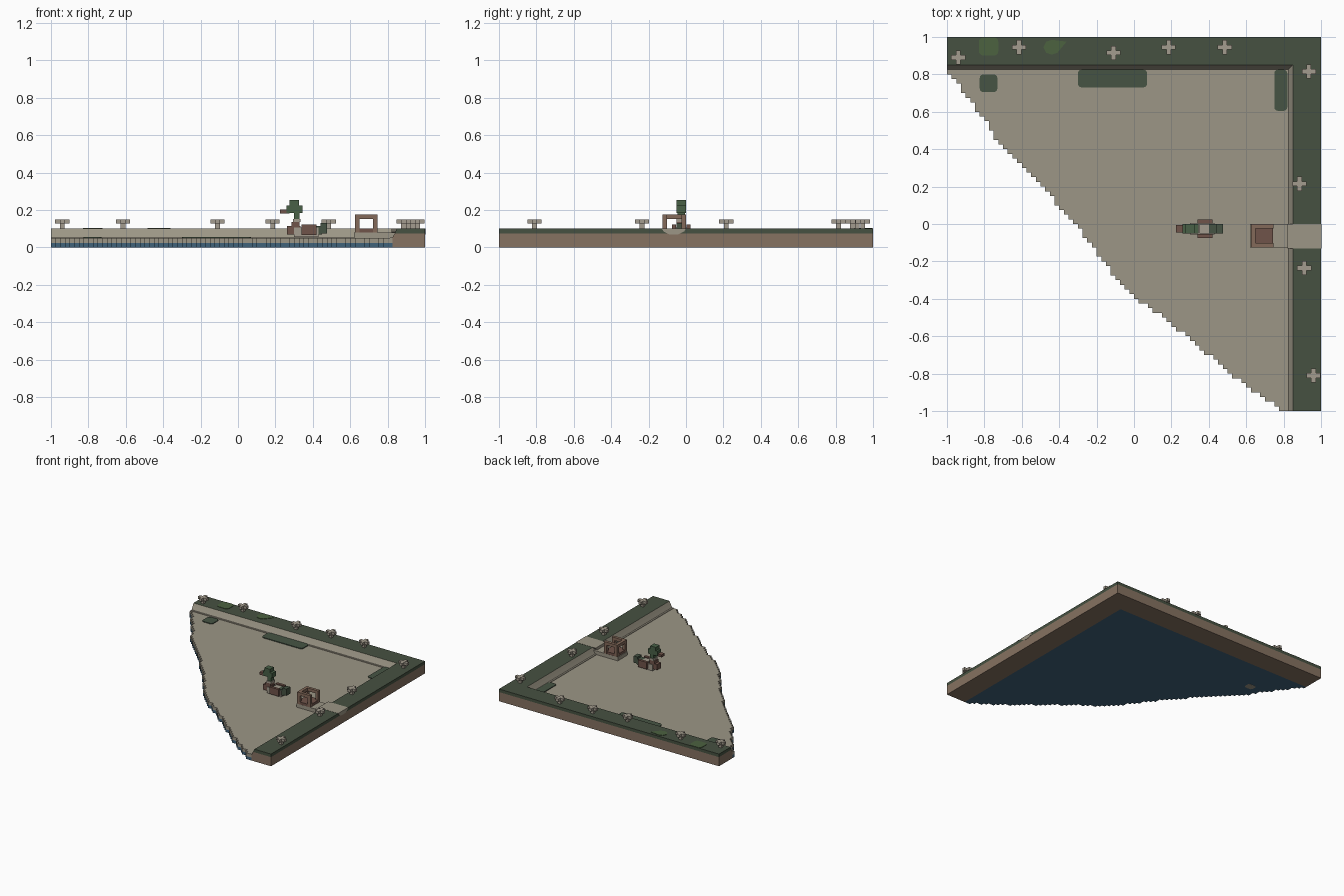
import bpy, bmesh, math

cube = bpy.data.objects.get("Cube")
if cube:
    bpy.data.objects.remove(cube, do_unlink=True)


def lin(c):
    c /= 255
    return c / 12.92 if c <= 0.04045 else ((c + 0.055) / 1.055) ** 2.4


def material(name, r, g, b):
    m = bpy.data.materials.new(name)
    m.use_nodes = True
    col = (lin(r), lin(g), lin(b), 1)
    m.diffuse_color = col
    bsdf = m.node_tree.nodes["Principled BSDF"]
    bsdf.inputs["Base Color"].default_value = col
    bsdf.inputs["Roughness"].default_value = 0.9
    return m


SAND = material("sand", 156, 150, 134)
GRASS = material("grass", 70, 81, 65)
LEAF = material("light_leaf", 76, 98, 64)
EARTH = material("earth", 134, 114, 97)
WATER = material("deep_water", 64, 98, 122)
WOOD = material("wood", 132, 106, 90)
RUST = material("rust_brown", 112, 84, 74)
STONE = material("pale_stone", 164, 156, 142)
WEED = material("dark_weed", 70, 84, 68)
HEAD = material("head_green", 72, 96, 70)


def finish(bm, name, mats):
    bmesh.ops.recalc_face_normals(bm, faces=bm.faces)
    me = bpy.data.meshes.new(name)
    bm.to_mesh(me)
    bm.free()
    for m in mats:
        me.materials.append(m)
    ob = bpy.data.objects.new(name, me)
    bpy.context.collection.objects.link(ob)
    return ob


def loft(name, lower, z0, upper, z1, mats, special=()):
    """Solid between two outlines; side faces in special take the second material."""
    bm = bmesh.new()
    lo = [bm.verts.new((x, y, z0)) for x, y in lower]
    hi = [bm.verts.new((x, y, z1)) for x, y in upper]
    n = len(lo)
    for i in range(n):
        j = (i + 1) % n
        f = bm.faces.new((lo[i], lo[j], hi[j], hi[i]))
        f.material_index = 1 if i in special else 0
    bm.faces.new(lo[::-1])
    bm.faces.new(hi)
    return finish(bm, name, mats)


def boxes(name, mat, *parts):
    """One object from boxes given as x0, x1, y0, y1, z0, z1."""
    bm = bmesh.new()
    for x0, x1, y0, y1, z0, z1 in parts:
        vs = bmesh.ops.create_cube(bm, size=1)["verts"]
        for v in vs:
            v.co = ((x0 + x1) / 2 + v.co.x * (x1 - x0),
                    (y0 + y1) / 2 + v.co.y * (y1 - y0),
                    (z0 + z1) / 2 + v.co.z * (z1 - z0))
    return finish(bm, name, [mat])


def rounded(x0, x1, y0, y1, r):
    pts = []
    for cx, cy, a in ((x1 - r, y1 - r, 0), (x0 + r, y1 - r, 90),
                      (x0 + r, y0 + r, 180), (x1 - r, y0 + r, 270)):
        for k in range(4):
            t = math.radians(a + 30 * k)
            pts.append((cx + r * math.cos(t), cy + r * math.sin(t)))
    return pts


def patch(name, mat, outline, z0, z1):
    return loft(name, outline, z0, outline, z1, [mat])


# Stepped shore outline of the pond
shore = [(-1, .82), (-.8, .56), (-.705, .41), (-.45, .155), (-.315, 0), (-.13, -.245),
         (0, -.39), (.165, -.5), (.35, -.66), (.59, -.86), (.8, -1), (.83, -1)]


def shore_y(x):
    for (x0, y0), (x1, y1) in zip(shore, shore[1:]):
        if x <= x1:
            return y0 + (y1 - y0) * (x - x0) / (x1 - x0)
    return -1


STEP = .025
outline = [(.825, .825), (-1, .825)]
for i in range(73):
    x = -1 + i * STEP
    y = max(-1, round(shore_y(x + STEP / 2) / STEP) * STEP)
    for p in ((x, y), (x + STEP, y)):
        if p != outline[-1]:
            outline.append(p)

patch("pond_water", WATER, outline, 0, .024)
patch("pond_surface", SAND, outline, .024, .05)


# L-shaped bank: earth below, grass above, sandy inner slope
def ell(i):
    return [(-1, 1), (-1, i), (i, i), (i, -1), (1, -1), (1, 1)]


INNER = (1, 2)
loft("bank_base", ell(.825), 0, ell(.825), .05, [EARTH, SAND], INNER)
loft("bank_earth", ell(.825), .05, ell(.838), .075, [EARTH, SAND], INNER)
loft("bank_grass", ell(.838), .075, ell(.85), .1, [GRASS, SAND], INNER)
boxes("shore_ledge", SAND, (-1, .825, .812, .825, .045, .054),
      (.812, .825, -1, .812, .045, .054))

# Sandy path crossing the bank, rounded underneath at its outer end
bm = bmesh.new()
prof = [(-.13, .102), (-.12, .085), (-.09, .07), (-.04, .07), (-.01, .085), (0, .102)]
a = [bm.verts.new((.82, y, z)) for y, z in prof]
b = [bm.verts.new((1.002, y, z)) for y, z in prof]
for i in range(len(prof)):
    j = (i + 1) % len(prof)
    bm.faces.new((a[i], a[j], b[j], b[i]))
bm.faces.new(a)
bm.faces.new(b[::-1])
finish(bm, "bank_path", [SAND])
boxes("dock", SAND, (.62, .845, -.125, 0, .05, .08))

# Water weed on the pond and leafy spots on the grass
for k, r in enumerate([(-.3, .07, .73, .825, .02), (.75, .82, .605, .825, .02),
                       (-.825, -.73, .705, .8, .02)]):
    patch(f"weed_patch_{k + 1}", WEED, rounded(*r), .049, .056)
patch("leaf_spot_1", LEAF, rounded(-.83, -.725, .9, .998, .025), .099, .103)
patch("leaf_spot_2", LEAF, [(-.36, .975), (-.44, .985), (-.47, .975), (-.485, .945),
                            (-.47, .915), (-.44, .905), (-.41, .915)], .099, .103)
patch("pond_bed_rock", SAND, rounded(-.71, -.635, .53, .59, .02), -.0, .026).location.z = -.001

# Plus-topped flowers along the bank
for k, (x, y) in enumerate([(-.94, .89), (-.615, .945), (-.11, .915), (.185, .945),
                            (.485, .945), (.935, .815), (.885, .215), (.91, -.235),
                            (.96, -.81)]):
    h, w = .038, .0125
    boxes(f"flower_{k + 1}", STONE, (x - w, x + w, y - w, y + w, .099, .13),
          (x - h, x + h, y - w, y + w, .128, .15),
          (x - w, x + w, y - h, y + h, .1282, .1502))

# Open wooden crate frame on the dock
X0, X1, Y0, Y1, T = .625, .745, -.125, 0, .024
posts = [(x, x + T, y, y + T, .08, .176) for x in (X0, X1 - T) for y in (Y0, Y1 - T)]
boxes("crate_posts", WOOD, *posts)
boxes("crate_beams", WOOD, (X0, X1, Y0, Y0 + T, .152, .177), (X0, X1, Y1 - T, Y1, .152, .177),
      (X0, X0 + T, Y0 + T, Y1 - T, .152, .177))
boxes("crate_floor", RUST, (X0 + .001, X1 - .001, Y0 + .001, Y1 - .001, .075, .1))

# Duck built of small blocks, facing left across the pond
boxes("duck_head", HEAD, (.275, .325, -.05, 0, .185, .253), (.26, .345, -.05, 0, .185, .225),
      (.3, .33, -.045, -.005, .15, .19))
boxes("duck_beak", RUST, (.225, .275, -.045, -.005, .182, .202))
boxes("duck_collar", STONE, (.295, .335, -.05, 0, .135, .152))
boxes("duck_chest", RUST, (.262, .335, -.05, 0, .07, .115), (.285, .33, -.05, 0, .11, .136))
boxes("duck_body", STONE, (.3, .43, -.055, .005, .055, .105), (.35, .4, -.05, 0, .1, .115))
boxes("duck_wings", RUST, *[(.34, .42, y, y + .022, .065, .122) for y in (-.075, .003)])
boxes("duck_tail", WEED, (.4, .45, -.05, 0, .07, .115), (.44, .475, -.05, 0, .075, .13))
